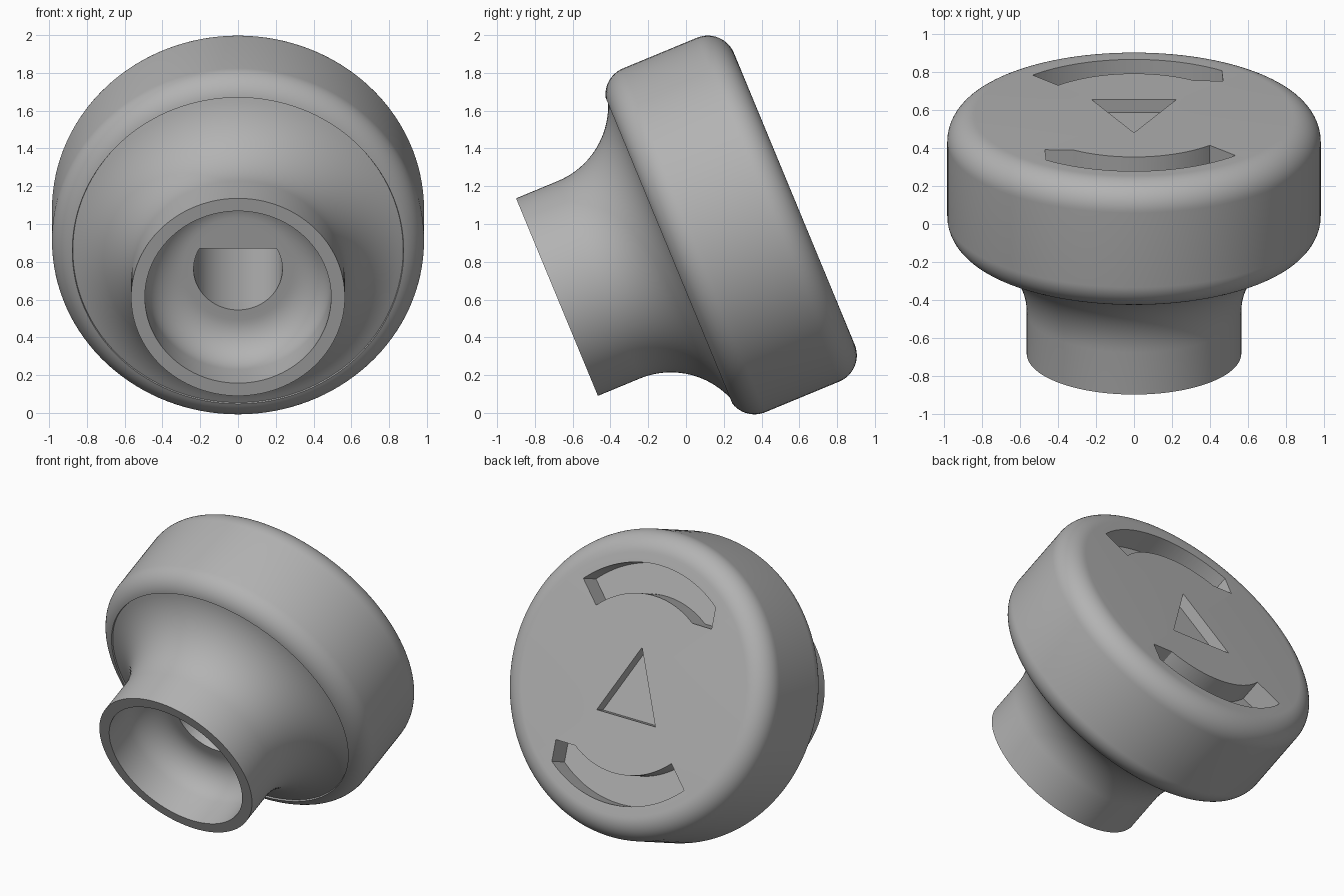
import bpy, bmesh
from math import cos, sin, pi, radians, atan2
from mathutils import Matrix, Vector

cube = bpy.data.objects.get("Cube")
if cube:
    bpy.data.objects.remove(cube, do_unlink=True)

grey = bpy.data.materials.new("plain grey")
grey.use_nodes = True
grey.diffuse_color = (0.45, 0.45, 0.45, 1)
grey.node_tree.nodes["Principled BSDF"].inputs["Base Color"].default_value = grey.diffuse_color

# The knob axis leans back; local z runs along it from the neck opening
PLACE = Matrix.Translation((0, -0.683, 0.613)) @ Matrix.Rotation(radians(-67.5), 4, 'X')
FACE = 1.36


def arc(cx, cz, r, start, end, steps=14):
    """Points on a circle, angles in degrees."""
    angles = [radians(start + (end - start) * i / steps) for i in range(steps + 1)]
    return [(cx + r * cos(a), cz + r * sin(a)) for a in angles]


def finish(bm, name):
    bmesh.ops.recalc_face_normals(bm, faces=bm.faces)
    mesh = bpy.data.meshes.new(name)
    bm.to_mesh(mesh)
    bm.free()
    mesh.materials.append(grey)
    ob = bpy.data.objects.new(name, mesh)
    ob.matrix_world = PLACE
    bpy.context.collection.objects.link(ob)
    return ob


def lathe(name, profile, steps=128):
    bm = bmesh.new()
    verts = [bm.verts.new((r, 0, z)) for r, z in profile]
    edges = [bm.edges.new(pair) for pair in zip(verts, verts[1:])]
    bmesh.ops.spin(bm, geom=verts + edges, cent=(0, 0, 0), axis=(0, 0, 1),
                   angle=2 * pi, steps=steps, use_merge=True)
    bmesh.ops.remove_doubles(bm, verts=bm.verts, dist=1e-5)
    bmesh.ops.holes_fill(bm, edges=[e for e in bm.edges if e.is_boundary], sides=0)
    return finish(bm, name)


def prism(name, outline, low, high):
    bm = bmesh.new()
    face = bm.faces.new([bm.verts.new((x, y, low)) for x, y in outline])
    top = bmesh.ops.extrude_face_region(bm, geom=[face])["geom"]
    bmesh.ops.translate(bm, vec=(0, 0, high - low),
                        verts=[v for v in top if isinstance(v, bmesh.types.BMVert)])
    return finish(bm, name)


# Knob profile: bore floor, bore wall, rim, flared neck, rounded head, face
neck, bore, edge, flare = 0.566, 0.493, 0.15, 0.43
low = Vector((neck + flare, 0.24))
rim = Vector((0.835, 0.786))
lean = atan2(rim.y - low.y, low.x - rim.x) * 180 / pi
profile = [(0.26, 0.39)]
profile += arc(bore - 0.2, 0.19, 0.2, 90, 0)
profile += [(bore, 0), (neck, 0)]
profile += arc(low.x, low.y, flare, 180, 180 - lean, 20)
profile += arc(rim.x, rim.y, edge, -lean, 0)
profile += arc(rim.x, FACE - edge, edge, 0, 90)
profile += [(0.1, FACE)]
knob = lathe("knob", profile)

# D-shaped shaft socket, flat side uppermost
flat = radians(30)
socket = [(0.235 * cos(a), 0.235 * sin(a))
          for a in [-flat + (pi + 2 * flat) * i / 48 for i in range(49)]]
cutters = [prism("shaft_socket_cutter", socket, 0.3, 1.25)]

# Shallow triangle pointing up
cutters.append(prism("pointer_cutter", [(-0.225, 0.22), (0.225, 0.22), (0, -0.24)],
                     FACE - 0.075, FACE + 0.1))

# Two curved grooves, each with one radial end and one pointed end
groove = arc(0, 0, 0.77, 134, 53, 32) + [(0.47, 0.475)] + arc(0, 0, 0.575, 56, 134, 32)
for name, s in (("lower_groove_cutter", 1), ("upper_groove_cutter", -1)):
    cutters.append(prism(name, [(s * x, s * y) for x, y in groove], FACE - 0.15, FACE + 0.1))

bpy.context.view_layer.update()
bpy.context.view_layer.objects.active = knob
for cutter in cutters:
    mod = knob.modifiers.new(cutter.name, 'BOOLEAN')
    mod.operation, mod.solver, mod.object = 'DIFFERENCE', 'EXACT', cutter
    bpy.ops.object.modifier_apply(modifier=mod.name)
    bpy.data.objects.remove(cutter, do_unlink=True)

bpy.ops.object.select_all(action='DESELECT')
knob.select_set(True)
bpy.ops.object.shade_smooth_by_angle(angle=radians(30))
